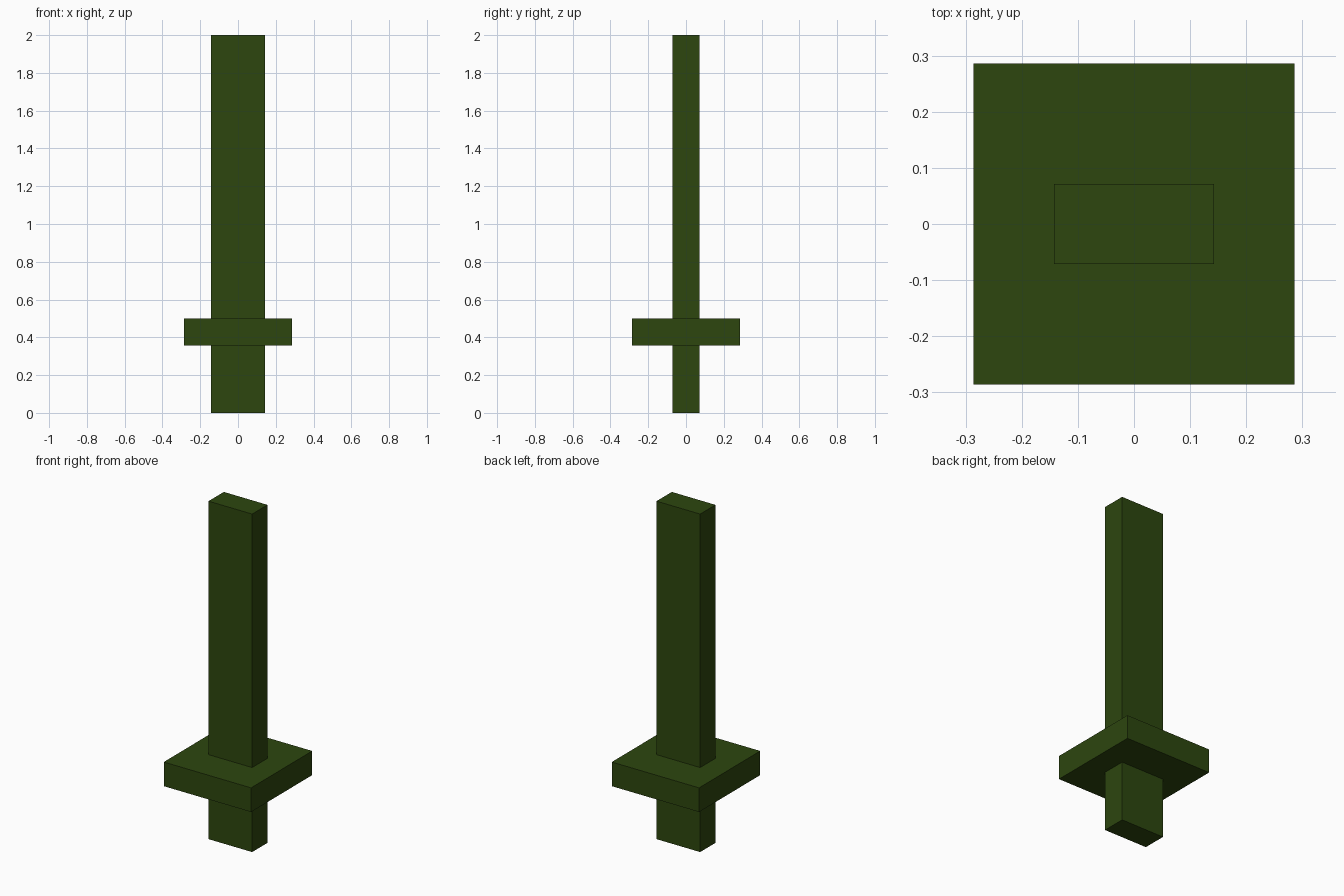
import bpy

# Remove the default object
cube = bpy.data.objects.get("Cube")
if cube:
    bpy.data.objects.remove(cube, do_unlink=True)

# Single dark green colour
COLOUR = (0.026, 0.061, 0.0045, 1.0)
green = bpy.data.materials.new("dark_green")
green.use_nodes = True
green.diffuse_color = COLOUR
green.node_tree.nodes["Principled BSDF"].inputs["Base Color"].default_value = COLOUR

UNIT = 1 / 14  # the whole sword is 28 units tall


def block(name, width, depth, bottom, top):
    """Add a centred box, measured in units."""
    bpy.ops.mesh.primitive_cube_add(size=1, location=(0, 0, (bottom + top) / 2 * UNIT))
    obj = bpy.context.object
    obj.name = name
    obj.scale = (width * UNIT, depth * UNIT, (top - bottom) * UNIT)
    bpy.ops.object.transform_apply(location=False, rotation=False, scale=True)
    obj.data.materials.append(green)
    return obj


# Grip, square guard and flat blade stacked end to end
block("grip", 4, 2, 0, 5)
block("guard", 8, 8, 5, 7)
block("blade", 4, 2, 7, 28)
